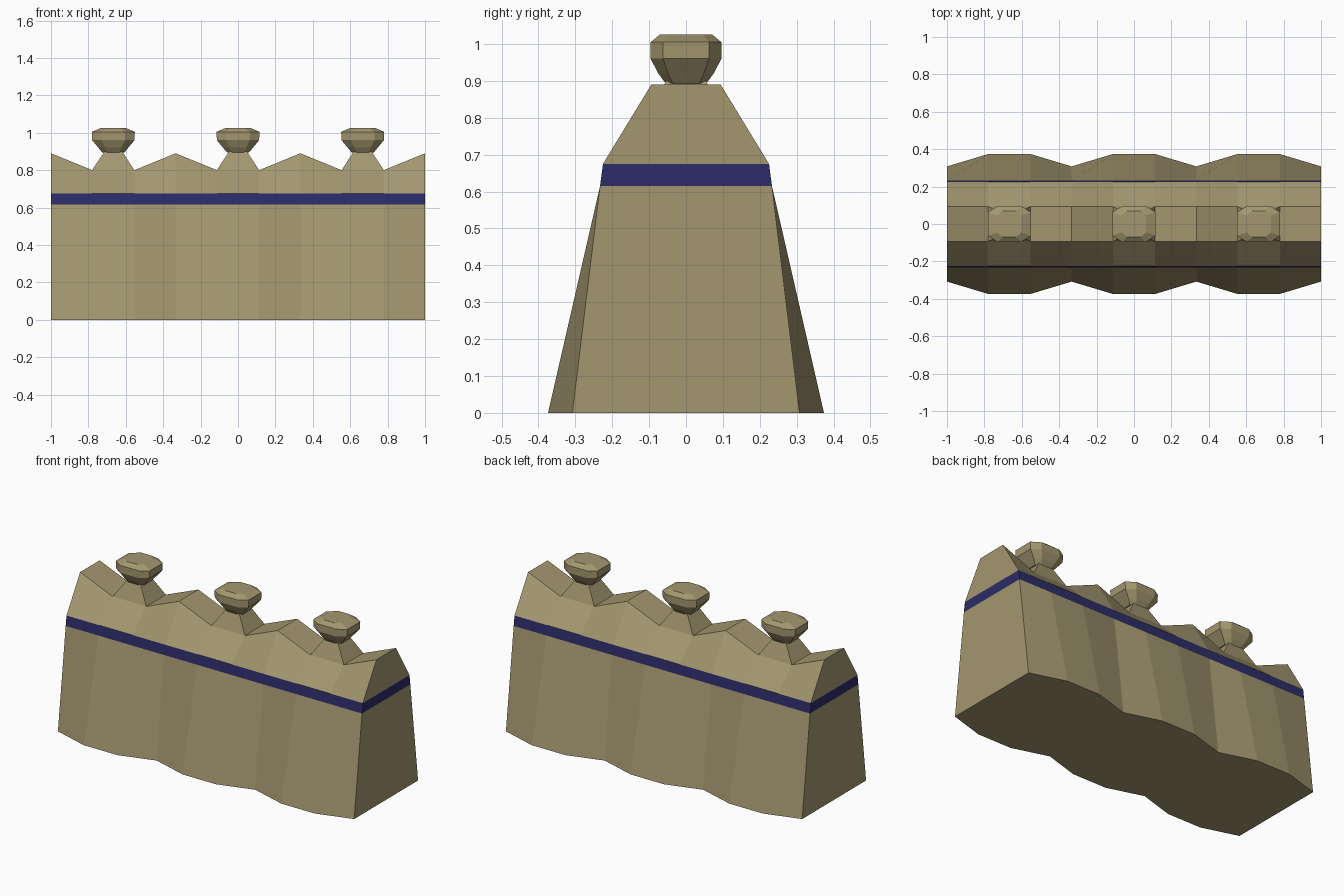
import bpy

if "Cube" in bpy.data.objects:
    bpy.data.objects.remove(bpy.data.objects["Cube"])

def material(name, color):
    m = bpy.data.materials.new(name)
    m.diffuse_color = (*color, 1)
    m.use_nodes = True
    m.node_tree.nodes["Principled BSDF"].inputs["Base Color"].default_value = m.diffuse_color
    return m

STONE = material("stone", (0.37, 0.31, 0.16))
BLUE = material("navy", (0.025, 0.025, 0.14))

def loft(name, rings, mat, bottom=False, top=False, extra=()):
    """Skin a stack of equal-length closed rings, with optional end caps."""
    n = len(rings[0])
    verts = [p for r in rings for p in r]
    faces = [(k*n + i, k*n + (i+1) % n, (k+1)*n + (i+1) % n, (k+1)*n + i)
             for k in range(len(rings) - 1) for i in range(n)]
    if bottom:
        faces.append(tuple(reversed(range(n))))
    if top:
        faces.append(tuple(range((len(rings)-1)*n, len(rings)*n)))
    faces += extra
    mesh = bpy.data.meshes.new(name)
    mesh.from_pydata(verts, [], faces)
    mesh.materials.append(mat)
    mesh.update()
    ob = bpy.data.objects.new(name, mesh)
    bpy.context.collection.objects.link(ob)
    return ob

CENTRES = (-2/3, 0, 2/3)
HALF = 0.113                       # half width of each bay's flat part

# Stations along the wall: pinches between bays, flats at each bay
stations = [(-1.0, False)]
for c in CENTRES:
    stations += [(c - HALF, True), (c + HALF, True), (c + 1/3, False)]

def outline(depth, height):
    """Closed loop round the wall; depth and height depend on bay or pinch."""
    front = [(x, -depth[b], height[b]) for x, b in stations]
    back = [(x, depth[b], height[b]) for x, b in reversed(stations)]
    return front + back

base = outline((0.308, 0.374), (0, 0))
belt_low = outline((0.233, 0.233), (0.615, 0.615))
belt_high = outline((0.225, 0.225), (0.675, 0.675))
crest = outline((0.094, 0.094), (0.89, 0.80))

# Wall: scalloped lower part, blue belt, zigzag crest
loft("lower_wall", [base, belt_low], STONE, bottom=True)
loft("blue_belt", [belt_low, belt_high], BLUE)
n = len(crest)
strip = [(n + i, n + i + 1, 2*n - 2 - i, 2*n - 1 - i)
         for i in range(len(stations) - 1) if i % 3 != 1]
loft("upper_wall", [belt_high, crest], STONE, extra=strip)

def rect(c, a, b, z):
    return [(c - a, -b, z), (c + a, -b, z), (c + a, b, z), (c - a, b, z)]

def octagon(c, a, b, z):
    pts = [(-.55, -1), (.55, -1), (1, -.65), (1, .65),
           (.55, 1), (-.55, 1), (-1, .65), (-1, -.65)]
    return [(c + a*x, b*y, z) for x, y in pts]

# Tapered neck and faceted knob in each bay
KNOB = [(0.058, 0.055, 0.893), (0.08, 0.075, 0.92), (0.113, 0.096, 0.96),
        (0.115, 0.096, 1.005), (0.065, 0.07, 1.026)]
for i, c in enumerate(CENTRES, 1):
    loft(f"neck_{i}", [rect(c, HALF, 0.094, 0.80), rect(c, 0.047, 0.055, 0.90)], STONE)
    loft(f"knob_{i}", [octagon(c, *k) for k in KNOB], STONE, bottom=True, top=True)
